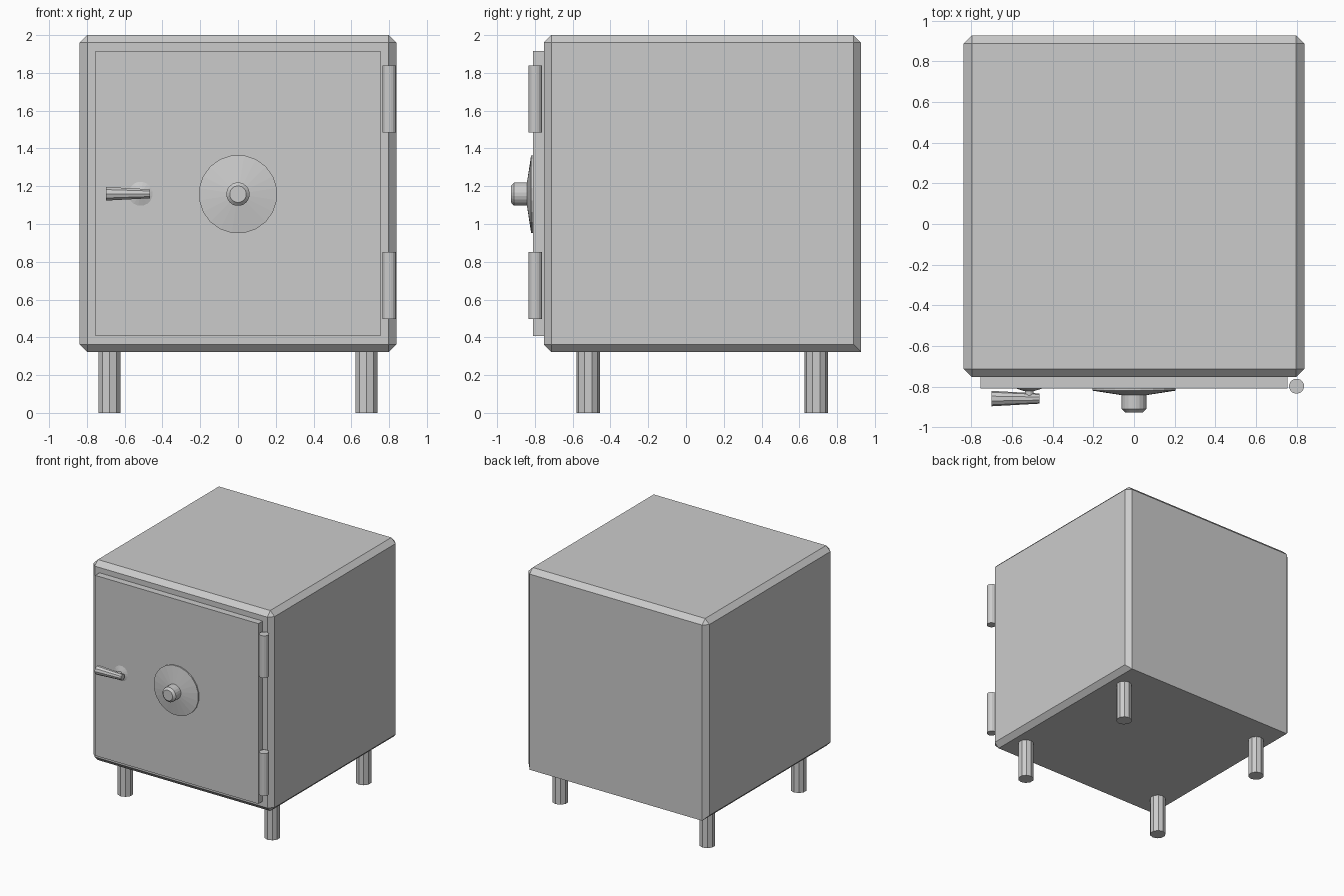
import bpy, bmesh, math
from mathutils import Matrix

if "Cube" in bpy.data.objects:
    bpy.data.objects.remove(bpy.data.objects["Cube"])


def add_object(name, bm):
    bmesh.ops.recalc_face_normals(bm, faces=bm.faces)
    mesh = bpy.data.meshes.new(name)
    bm.to_mesh(mesh)
    bm.free()
    obj = bpy.data.objects.new(name, mesh)
    bpy.context.collection.objects.link(obj)
    return obj


def box_bmesh(lo, hi):
    bm = bmesh.new()
    bmesh.ops.create_cube(bm, size=1)
    for v in bm.verts:
        v.co = [(a + b) / 2 + c * (b - a) for a, b, c in zip(lo, hi, v.co)]
    return bm


def lathe(name, profile, sides, origin, axis='Z'):
    """Capped rings of (radius, distance) along +z, -y or -x from origin."""
    bm = bmesh.new()
    rings = []
    for r, h in profile:
        ring = []
        for i in range(sides):
            a = 2 * math.pi * (i + 0.5) / sides
            ring.append(bm.verts.new((r * math.cos(a), r * math.sin(a), h)))
        rings.append(ring)
    for low, high in zip(rings, rings[1:]):
        for i in range(sides):
            j = (i + 1) % sides
            bm.faces.new((low[i], low[j], high[j], high[i]))
    bm.faces.new(rings[0][::-1])
    bm.faces.new(rings[-1])
    turn = {'Z': Matrix(),
            '-Y': Matrix.Rotation(math.pi / 2, 4, 'X'),
            '-X': Matrix.Rotation(-math.pi / 2, 4, 'Y')}[axis]
    bm.transform(Matrix.Translation(origin) @ turn)
    return add_object(name, bm)


# Body: every edge chamfered except the lower back one
bm = box_bmesh((-0.838, -0.753, 0.323), (0.838, 0.927, 2.0))
edges = [e for e in bm.edges
         if not all(v.co.y > 0.9 and v.co.z < 0.4 for v in e.verts)]
bmesh.ops.bevel(bm, geom=edges, offset=0.04, segments=1, affect='EDGES')
add_object("safe_body", bm)

# Door slab
add_object("door", box_bmesh((-0.755, -0.81, 0.408), (0.755, -0.745, 1.916)))

# Hinge barrels
for name, z0, z1 in (("upper_hinge", 1.485, 1.838), ("lower_hinge", 0.497, 0.852)):
    lathe(name, [(0.037, 0), (0.037, z1 - z0)], 16, (0.8, -0.798, z0))

# Combination dial: shallow cone with a chamfered knob
lathe("combination_dial",
      [(0.208, 0), (0.208, 0.02), (0.062, 0.042), (0.062, 0.11), (0.044, 0.127)],
      20, (0, -0.8, 1.158), '-Y')

# Handle plate with its stem, and the tapered lever
lathe("handle_plate", [(0.064, 0), (0.064, 0.005), (0.022, 0.018), (0.022, 0.05)],
      16, (-0.516, -0.805, 1.16), '-Y')
lathe("handle_lever", [(0.025, 0), (0.038, 0.235)], 10, (-0.465, -0.859, 1.16), '-X')

# Four legs
for side, x in (("left", -0.68), ("right", 0.68)):
    for end, y in (("front", -0.518), ("back", 0.689)):
        lathe(f"{end}_{side}_leg", [(0.062, 0), (0.062, 0.33)], 10, (x, y, 0))
